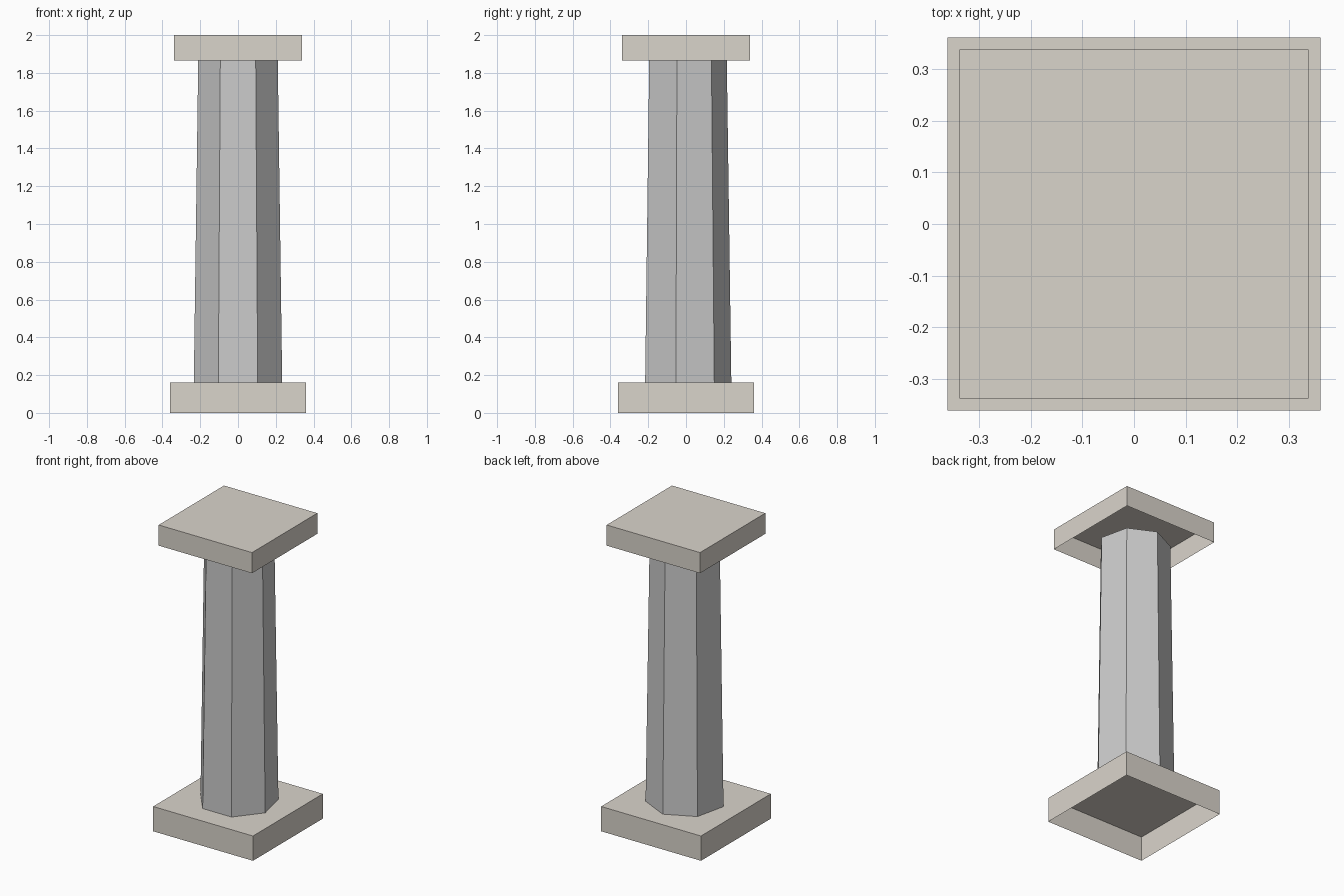
import bpy, bmesh
from math import sin, cos, pi

if "Cube" in bpy.data.objects:
    bpy.data.objects.remove(bpy.data.objects["Cube"])


def material(name, rgb):
    mat = bpy.data.materials.new(name)
    mat.diffuse_color = (*rgb, 1.0)
    mat.use_nodes = True
    mat.node_tree.nodes["Principled BSDF"].inputs["Base Color"].default_value = mat.diffuse_color
    return mat


def ring(bm, sides, radius, z, turn=0.0):
    return [bm.verts.new((radius * sin(turn + 2 * pi * i / sides),
                          radius * cos(turn + 2 * pi * i / sides), z))
            for i in range(sides)]


def loft(name, sides, r0, z0, r1, z1, mat, turn=0.0, lid=False):
    """Side walls between two rings, with an optional top face."""
    bm = bmesh.new()
    low, high = ring(bm, sides, r0, z0, turn), ring(bm, sides, r1, z1, turn)
    for i in range(sides):
        j = (i + 1) % sides
        bm.faces.new((low[j], low[i], high[i], high[j]))
    if lid:
        bm.faces.new(high[::-1])
    mesh = bpy.data.meshes.new(name)
    bm.to_mesh(mesh)
    bm.free()
    mesh.materials.append(mat)
    obj = bpy.data.objects.new(name, mesh)
    bpy.context.collection.objects.link(obj)
    return obj


def slab(name, half, z0, z1):
    # Square plate, hollow and open underneath
    r = half * 2 ** 0.5
    return loft(name, 4, r, z0, r, z1, sandstone, pi / 4, lid=True)


sandstone = material("sandstone", (0.70, 0.66, 0.60))
stone = material("grey_stone", (0.66, 0.66, 0.64))

# Base and capital plates
slab("base_plate", 0.361, 0.0, 0.162)
slab("capital_plate", 0.3375, 1.865, 2.0)

# Tapered seven-sided shaft with a flat side to the front
loft("shaft", 7, 0.24, 0.162, 0.216, 1.865, stone)
